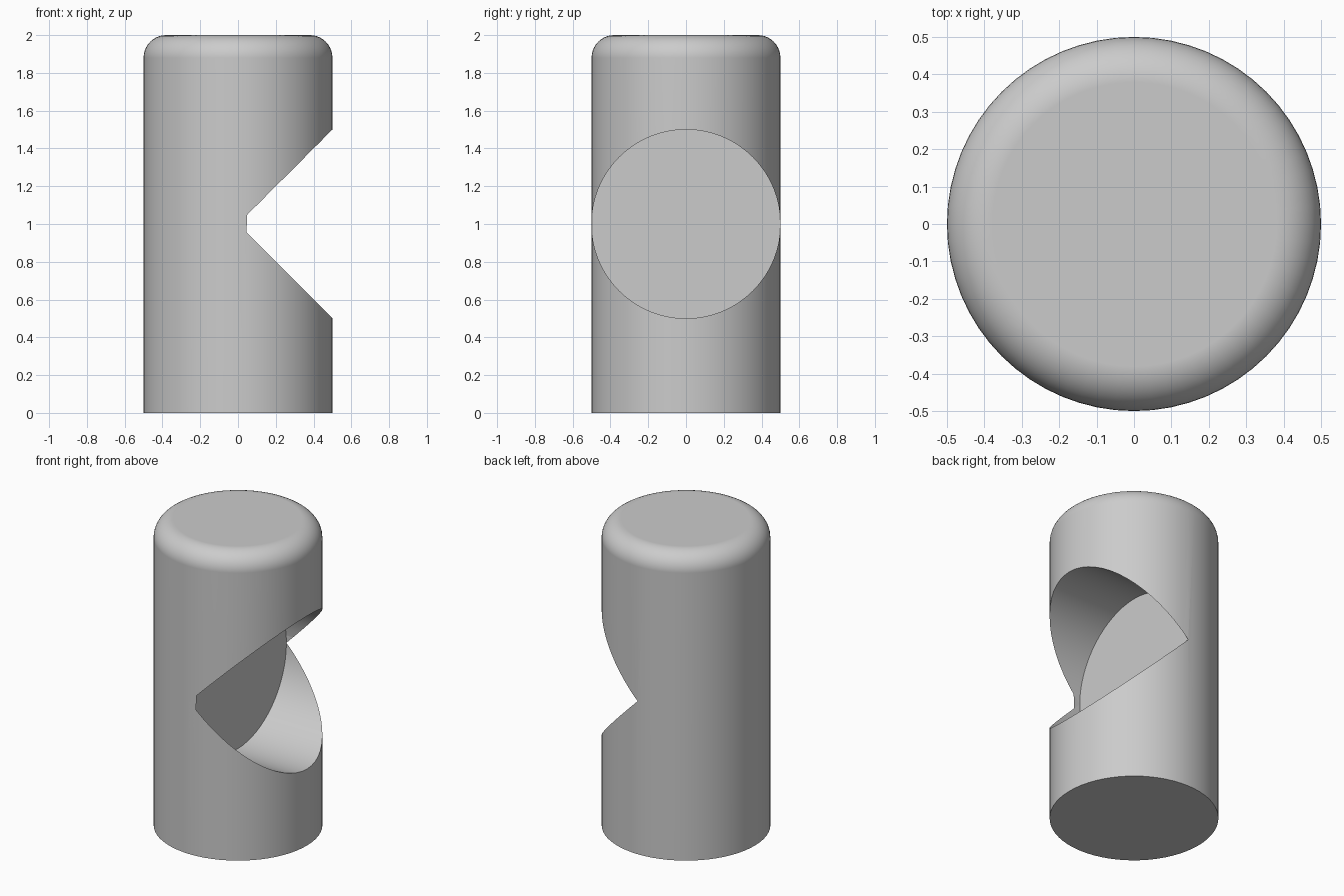
import bpy, bmesh
from math import cos, sin, pi, radians
from mathutils import Matrix

cube = bpy.data.objects.get("Cube")
if cube:
    bpy.data.objects.remove(cube, do_unlink=True)

RADIUS, HEIGHT, FILLET, SIDES = 0.5, 2.0, 0.12, 64

grey = bpy.data.materials.new("plain_grey")
grey.use_nodes = True
colour = (0.6, 0.6, 0.6, 1)
grey.diffuse_color = colour
grey.node_tree.nodes["Principled BSDF"].inputs["Base Color"].default_value = colour


def lathe(name, profile, matrix=Matrix()):
    """Closed solid of revolution from (radius, height) pairs, capped at both ends."""
    bm = bmesh.new()
    rings = [[bm.verts.new((r * cos(2 * pi * i / SIDES), r * sin(2 * pi * i / SIDES), z))
              for i in range(SIDES)] for r, z in profile]
    for low, high in zip(rings, rings[1:]):
        for i in range(SIDES):
            j = (i + 1) % SIDES
            bm.faces.new((low[i], low[j], high[j], high[i]))
    bm.faces.new(rings[0][::-1])
    bm.faces.new(rings[-1])
    bm.transform(matrix)
    mesh = bpy.data.meshes.new(name)
    bm.to_mesh(mesh)
    bm.free()
    mesh.materials.append(grey)
    obj = bpy.data.objects.new(name, mesh)
    bpy.context.collection.objects.link(obj)
    return obj


# Upright round post with a rounded top rim
profile = [(RADIUS, 0)]
STEPS = 10
for k in range(STEPS + 1):
    a = pi / 2 * k / STEPS
    profile.append((RADIUS - FILLET + FILLET * cos(a), HEIGHT - FILLET + FILLET * sin(a)))
post = lathe("notched_post", profile)

# Sideways round cutter of the same radius, ending flat on the post's axis
cutter = lathe("notch_cutter", [(RADIUS, 0), (RADIUS, 1)],
               Matrix.Translation((0, 0, HEIGHT / 2)) @ Matrix.Rotation(pi / 2, 4, 'Y'))
cutter.hide_render = True

notch = post.modifiers.new("notch", 'BOOLEAN')
notch.operation = 'DIFFERENCE'
notch.solver = 'EXACT'
notch.object = cutter

bpy.ops.object.select_all(action='DESELECT')
post.select_set(True)
bpy.context.view_layer.objects.active = post
bpy.ops.object.modifier_apply(modifier=notch.name)
bpy.data.objects.remove(cutter, do_unlink=True)

# Smooth round surfaces, crisp notch and base edges
bpy.ops.object.shade_smooth_by_angle(angle=radians(30))
weighted = post.modifiers.new("weighted_normals", 'WEIGHTED_NORMAL')
weighted.keep_sharp = True
